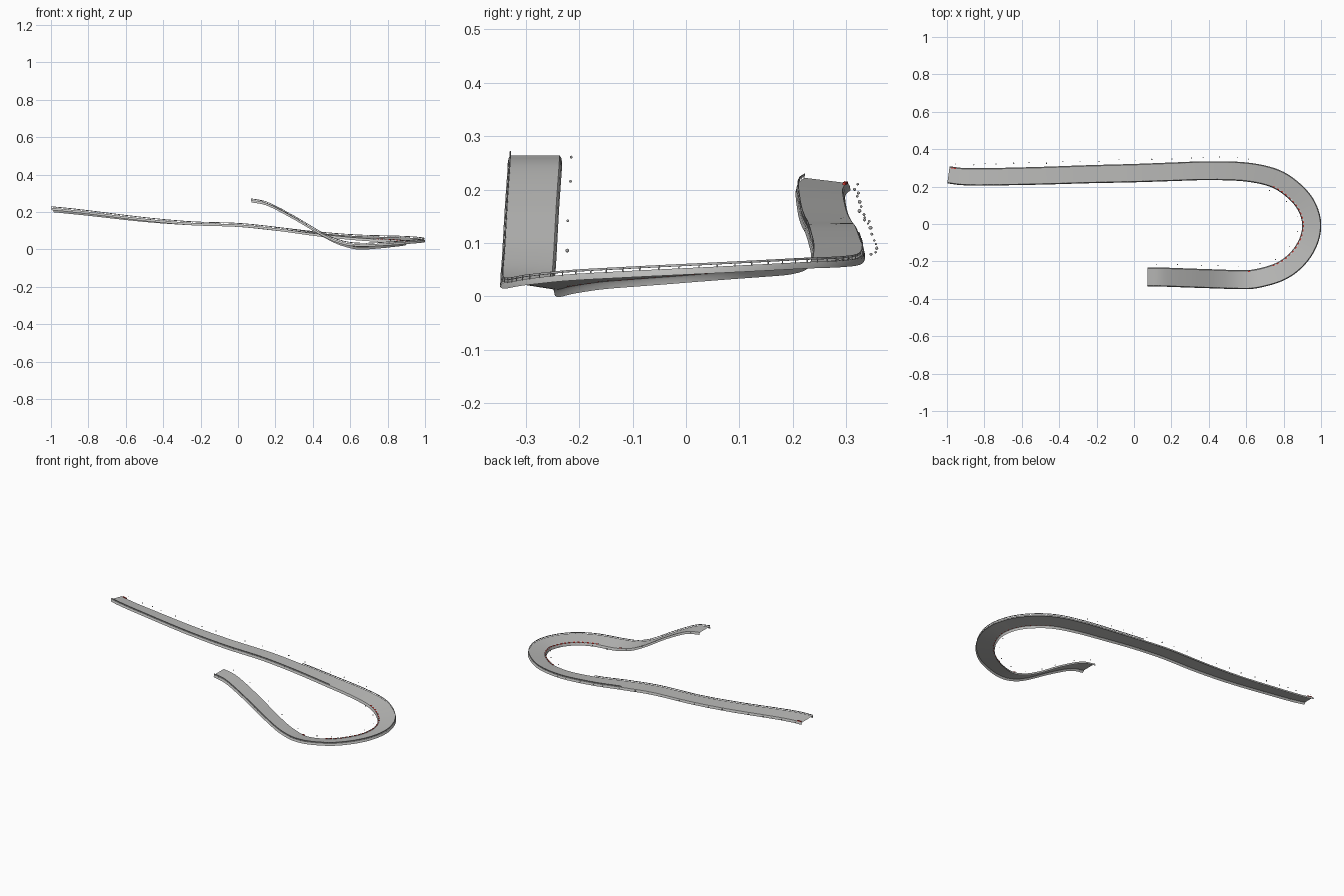
import bpy
import bmesh
import random
from mathutils import Vector

random.seed(4)
if "Cube" in bpy.data.objects:
    bpy.data.objects.remove(bpy.data.objects["Cube"], do_unlink=True)


def material(name, colour):
    mat = bpy.data.materials.new(name)
    mat.use_nodes = True
    rgba = (*colour, 1)
    mat.diffuse_color = rgba
    mat.node_tree.nodes["Principled BSDF"].inputs["Base Color"].default_value = rgba
    return mat


ROAD = material("road grey", (.5, .5, .49))
METAL = material("rail grey", (.52, .52, .52))
MARKER = material("marker grey", (.4, .4, .4))
RED = material("kerb red", (.7, .04, .03))
WHITE = material("kerb white", (.75, .75, .75))

# Centre line of the track: x, y, height, banking (outer edge rise)
PATH = [Vector(p) for p in (
    (-.992, .263, .217, -.005), (-.92, .254, .21, -.005), (-.8, .252, .197, -.004),
    (-.5, .258, .162, -.002), (-.25, .266, .142, 0), (0, .272, .133, 0),
    (.2, .279, .113, 0), (.4, .285, .088, .002), (.6, .278, .069, .004),
    (.75, .245, .061, .006), (.85, .182, .057, .007), (.92, .1, .052, .007),
    (.95, 0, .046, .007), (.93, -.1, .04, .007), (.87, -.19, .034, .007),
    (.78, -.255, .026, .007), (.65, -.293, .02, .007), (.55, -.297, .038, .004),
    (.45, -.294, .083, .002), (.3, -.289, .173, 0), (.16, -.284, .245, 0),
    (.072, -.283, .264, 0))]


def spline(points, steps=40):
    """Smooth line through the points."""
    ext = [2 * points[0] - points[1], *points, 2 * points[-1] - points[-2]]
    out = []
    for a, b, c, d in zip(ext, ext[1:], ext[2:], ext[3:]):
        for i in range(steps):
            t = i / steps
            out.append(b + (c - a) * t / 2 + (2 * a - 5 * b + 4 * c - d) * t * t / 2
                       + (3 * b - a - 3 * c + d) * t ** 3 / 2)
    return out + [points[-1]]


def resample(points, step):
    """Evenly spaced stations along the line."""
    out, travelled = [points[0]], 0
    for a, b in zip(points, points[1:]):
        travelled += (b - a).length
        if travelled >= step:
            out.append(b)
            travelled -= step
    if travelled > step / 2:
        out.append(points[-1])
    else:
        out[-1] = points[-1]
    return out


STATIONS = resample(spline(PATH), .015)
COUNT = len(STATIONS)


def frame(i):
    """Centre, heading, outward vector and half width at a station."""
    p = STATIONS[i]
    run = STATIONS[min(i + 1, COUNT - 1)] - STATIONS[max(i - 1, 0)]
    heading = run.xyz.normalized()
    out = Vector((-run.y, run.x, 0)).normalized()
    half = .041 + .005 * min(1, i / COUNT * 2)
    return p.xyz, heading, out + Vector((0, 0, p.w / half)), half


def place(i, side, offset, height):
    """Point beside the road: side +1 is the outer edge, -1 the inner."""
    centre, heading, out, half = frame(i)
    return centre + out * side * (half + offset) + Vector((0, 0, height))


def finish(name, bm, mats, smooth=False):
    mesh = bpy.data.meshes.new(name)
    bm.to_mesh(mesh)
    bm.free()
    obj = bpy.data.objects.new(name, mesh)
    bpy.context.collection.objects.link(obj)
    for mat in mats:
        mesh.materials.append(mat)
    if smooth:
        bpy.ops.object.select_all(action="DESELECT")
        obj.select_set(True)
        bpy.context.view_layer.objects.active = obj
        bpy.ops.object.shade_smooth_by_angle()
    return obj


def sweep(bm, section, start, end, closed=False):
    """Skin a cross-section of (side, offset, height) along the stations."""
    rows = [[bm.verts.new(place(i, *s)) for s in section] for i in range(start, end)]
    n = len(section)
    for a, b in zip(rows, rows[1:]):
        for j in range(n if closed else n - 1):
            k = (j + 1) % n
            bm.faces.new((a[j], a[k], b[k], b[j]))
    if closed:
        bm.faces.new(rows[0])
        bm.faces.new(rows[-1][::-1])


def block(bm, i, side, offset, base, size, index=0):
    """Box standing beside the road, turned to its heading."""
    centre, heading, out, half = frame(i)
    length, width, height = size
    mid = place(i, side, offset, base + height / 2)
    verts = bmesh.ops.create_cube(bm, size=1)["verts"]
    for v in verts:
        v.co = (mid + heading * v.co.x * length + out * v.co.y * width
                + Vector((0, 0, v.co.z * height)))
    for face in {f for v in verts for f in v.link_faces}:
        face.material_index = index


# Road surface with skirts falling away at both edges
bm = bmesh.new()
sweep(bm, [(-1, .005, -.013), (-1, .003, -.004), (-1, 0, 0),
           (1, 0, 0), (1, .003, -.004), (1, .005, -.013)], 0, COUNT)
bmesh.ops.reverse_faces(bm, faces=[f for f in bm.faces if f.normal.z < 0])
bm.normal_update()
up = [f for f in bm.faces if f.calc_area() > .0005 and f.normal.z < 0]
if up:
    bmesh.ops.reverse_faces(bm, faces=bm.faces[:])
finish("road", bm, [ROAD], smooth=True)


def nearest(x, y):
    return min(range(COUNT), key=lambda i: (STATIONS[i].xy - Vector((x, y))).length)


# Guard rails: a thin beam on regular posts
def guard_rail(name, side, start, end):
    bm = bmesh.new()
    sweep(bm, [(side, -.001, .004), (side, .0005, .004),
               (side, .0005, .008), (side, -.001, .008)], start, end, closed=True)
    for i in range(start, end, 2):
        block(bm, i, side, .001, -.002, (.002, .0015, .009))
    bmesh.ops.recalc_face_normals(bm, faces=bm.faces[:])
    finish(name, bm, [METAL])


guard_rail("inner_guard_rail", -1, 0, nearest(.45, .28))
guard_rail("outer_guard_rail", 1, nearest(.2, .28), COUNT)

# Red and white kerb blocks round the inside of the bend
bm = bmesh.new()
for i in range(nearest(.76, .24), nearest(.74, -.27)):
    block(bm, i, -1, -.002, 0, (.011, .006, .004), i % 2)
for i, side in ((1, 1), (2, 1), (nearest(.62, -.29), -1)):
    block(bm, i, side, -.002, 0, (.012, .006, .004))
finish("kerb_blocks", bm, [RED, WHITE])


# Small round markers standing off the road edge
def markers(name, side, start, end, gap):
    bm = bmesh.new()
    i = start
    while i < end:
        ball = bmesh.ops.create_icosphere(bm, subdivisions=2,
                                          radius=random.uniform(.002, .004))["verts"]
        spot = place(i, side, random.uniform(.022, .03), .004)
        bmesh.ops.translate(bm, verts=ball, vec=spot)
        i += random.randint(gap - 1, gap + 2)
    finish(name, bm, [MARKER], smooth=True)


markers("outer_markers", 1, 2, nearest(.7, .26), 5)
markers("inner_markers", -1, nearest(.75, .24), COUNT, 8)
